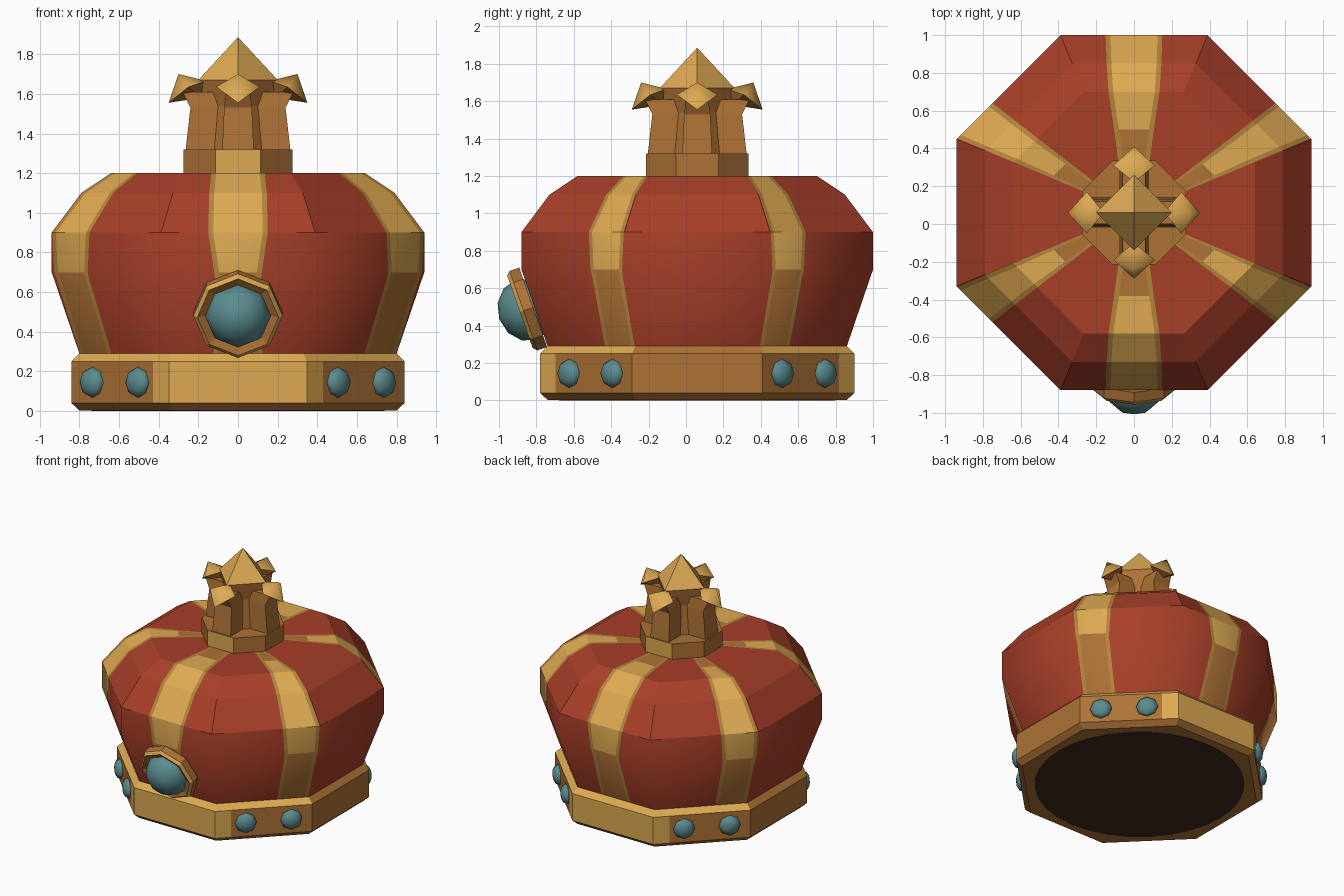
import bpy, bmesh, math
from mathutils import Vector, Matrix

if "Cube" in bpy.data.objects:
    bpy.data.objects.remove(bpy.data.objects["Cube"])

CY = 0.06                      # crown axis sits slightly behind the origin
T8 = math.tan(math.pi / 8)


def material(name, rgb):
    m = bpy.data.materials.new(name)
    m.diffuse_color = (*rgb, 1)
    m.use_nodes = True
    m.node_tree.nodes["Principled BSDF"].inputs["Base Color"].default_value = m.diffuse_color
    return m


MATS = [material("red_velvet", (0.39, 0.050, 0.022)),
        material("light_gold", (0.73, 0.40, 0.085)),
        material("mid_gold", (0.45, 0.235, 0.045)),
        material("copper_gold", (0.42, 0.168, 0.036)),
        material("teal_gem", (0.105, 0.265, 0.278)),
        material("dark_lining", (0.055, 0.024, 0.014))]
RED, GOLD, MID, COPPER, TEAL, DARK = range(6)


def finish(name, bm, recalc=True):
    if recalc:
        bmesh.ops.recalc_face_normals(bm, faces=bm.faces[:])
    me = bpy.data.meshes.new(name)
    bm.to_mesh(me)
    bm.free()
    for m in MATS:
        me.materials.append(m)
    ob = bpy.data.objects.new(name, me)
    bpy.context.collection.objects.link(ob)
    return ob


def loft(bm, rings, mat, caps=None):
    """Skin closed rings of points; mat(ring, column) picks the colour."""
    vs = [[bm.verts.new(p) for p in ring] for ring in rings]
    n = len(vs[0])
    for i in range(len(vs) - 1):
        for j in range(n):
            k = (j + 1) % n
            f = bm.faces.new((vs[i][j], vs[i][k], vs[i + 1][k], vs[i + 1][j]))
            f.material_index = mat(i, j)
    if caps:
        for ring, m in zip((vs[0][::-1], vs[-1]), caps):
            bm.faces.new(ring).material_index = m


def side_point(k, a, t, z):
    """Point on octagon side k at apothem a and tangential offset t."""
    c, s = math.cos(k * math.pi / 4), math.sin(k * math.pi / 4)
    return (a * c - t * s, CY + a * s + t * c, z)


def octagon(a, z):
    return [side_point(k, a, -T8 * a, z) for k in range(8)]


# Velvet body with six inlaid stripes: (apothem, height, stripe half width)
BODY = [(0.80, 0.29, 0.125), (0.926, 0.66, 0.115), (0.94, 0.70, 0.12),
        (0.94, 0.90, 0.15), (0.79, 1.10, 0.145), (0.64, 1.20, 0.135),
        (0.44, 1.20, 0.105), (0.25, 1.20, 0.08)]
SHIFT = {1: -1, 3: 1, 5: -1, 7: 1, 2: 0, 6: 0}   # towards the x axis


def body_ring(a, z, w):
    pts = []
    for k in range(8):
        pts.append(side_point(k, a, -T8 * a, z))
        if k in SHIFT:
            c = SHIFT[k] * math.tan(math.pi / 12) * a
            h = min(w, 0.14 * a) if SHIFT[k] else w
            b = min(0.025, h * 0.3)
            pts += [side_point(k, a, c + t, z) for t in (-h, b - h, h - b, h)]
    return pts


columns = []
for k in range(8):
    columns += [RED, MID, GOLD, MID, RED] if k in SHIFT else [RED]


def body_colour(i, j):
    if columns[j] == GOLD and i in (0, 1, 6):
        return COPPER
    return columns[j]


bm = bmesh.new()
loft(bm, [body_ring(*r) for r in BODY], body_colour, (DARK, COPPER))
body = finish("velvet_body", bm)
me = body.data
normals = []                   # rounded shading below the shoulder only
for p in me.polygons:
    low = 0.3 < p.center.z < 0.9
    p.use_smooth = low
    for v in p.vertices:
        co = me.vertices[v].co
        d = Vector((co.x, co.y - CY, 0)).normalized()
        d.z = -0.32 + 0.42 * (co.z - 0.29) / 0.61
        normals.append(d.normalized() if low else p.normal.copy())
me.normals_split_custom_set(normals)


# Base band: gold front and back wrap a little onto the diagonal sides
def band_ring(a, z):
    pts = []
    for k in range(8):
        pts.append(side_point(k, a, -T8 * a, z))
        if k % 2:
            pts.append(side_point(k, a, -SHIFT[k] * (T8 * a - 0.115), z))
    return pts


band_columns = []
for k in range(8):
    if k % 2:
        band_columns += [COPPER, GOLD] if SHIFT[k] < 0 else [GOLD, COPPER]
    else:
        band_columns.append(GOLD if k in (2, 6) else COPPER)
PLAIN = (0, 6)                 # columns of the left and right sides


def band_colour(i, j):
    if i == 0:
        return COPPER
    if i == 2:
        return COPPER if j in PLAIN else GOLD
    return band_columns[j]


bm = bmesh.new()
loft(bm, [band_ring(a, z) for a, z in
          ((0.80, 0.003), (0.84, 0.04), (0.84, 0.25), (0.80, 0.29))],
     band_colour, (COPPER, GOLD))
finish("base_band", bm)

# Dark round lining under the band
bm = bmesh.new()
bmesh.ops.create_cone(bm, cap_ends=True, segments=32, radius1=0.74, radius2=0.74,
                      depth=0.006, matrix=Matrix.Translation((0, CY, 0.003)))
for f in bm.faces:
    f.material_index = DARK
finish("underside_lining", bm)


def gem(name, pos, normal, radius, depth):
    q = Vector(normal).to_track_quat('Z', 'Y').to_matrix().to_4x4()
    bm = bmesh.new()
    bmesh.ops.create_uvsphere(
        bm, u_segments=8, v_segments=6, radius=1,
        matrix=Matrix.Translation(pos) @ q @ Matrix.Diagonal((radius, radius, depth, 1)))
    for f in bm.faces:
        f.material_index = TEAL
        f.smooth = True
    finish(name, bm)


# Pairs of small gems on the diagonal sides of the band
for k in (1, 3, 5, 7):
    for t in (-0.163, 0.163):
        ang = k * math.pi / 4
        gem("band_gem", side_point(k, 0.84, t + SHIFT[k] * 0.036, 0.145),
            (math.cos(ang), math.sin(ang), 0), 0.078, 0.045)

# Large front gem in an octagonal frame, leaning with the wall
N = Vector((0, -0.94, -0.33)).normalized()
POS = Vector((0, -0.855, 0.485))
gem("front_gem", POS, N, 0.17, 0.152)
M = Matrix.Translation(POS) @ N.to_track_quat('Z', 'Y').to_matrix().to_4x4()
bm = bmesh.new()
profile = [(0.165, -0.04), (0.225, -0.04), (0.225, 0.015), (0.205, 0.035),
           (0.165, 0.015), (0.165, -0.04)]
loft(bm, [[M @ Vector((r * math.cos(a), r * math.sin(a), z))
           for a in (j * math.pi / 4 for j in range(8))] for r, z in profile],
     lambda i, j: GOLD if i == 2 else COPPER)
bmesh.ops.remove_doubles(bm, verts=bm.verts[:], dist=1e-4)
finish("front_gem_frame", bm)

# Octagonal collar on top
bm = bmesh.new()
loft(bm, [octagon(0.275, 1.19), octagon(0.275, 1.32)],
     lambda i, j: GOLD if j in (2, 6) else COPPER, (COPPER, COPPER))
finish("top_collar", bm)


def diamond(r, z):
    return [(r * math.cos(a), CY + r * math.sin(a), z)
            for a in (j * math.pi / 2 for j in range(4))]


# Central post and pyramid finial
bm = bmesh.new()
loft(bm, [diamond(0.20, 1.31), diamond(0.17, 1.54), diamond(0.20, 1.67)],
     lambda i, j: COPPER, (COPPER, COPPER))
finish("finial_post", bm)
bm = bmesh.new()
loft(bm, [diamond(0.20, 1.67), diamond(0.001, 1.885)],
     lambda i, j: GOLD, (COPPER, GOLD))
finish("finial_pyramid", bm)

# Four arms with drooping diamond tips
for k in range(4):
    R = Matrix.Translation((0, CY, 0)) @ Matrix.Rotation(k * math.pi / 2, 4, 'Z')
    bm = bmesh.new()
    loft(bm, [[R @ Vector(p) for p in ((a, -h, z), (b, -h, z), (b, h, z), (a, h, z))]
              for a, b, h, z in ((0.08, 0.265, 0.08, 1.31), (0.08, 0.24, 0.07, 1.53),
                                 (0.10, 0.28, 0.06, 1.61))],
         lambda i, j: COPPER, (COPPER, COPPER))
    finish("finial_arm", bm)
    bm = bmesh.new()
    for p in ((0.16, 0, 1.665), (0.30, 0, 1.70), (0.35, 0, 1.555),
              (0.25, 0.11, 1.635), (0.25, -0.11, 1.635), (0.19, 0, 1.58)):
        bm.verts.new(R @ Vector(p))
    bmesh.ops.convex_hull(bm, input=bm.verts[:])
    bm.normal_update()
    for f in bm.faces:         # soft gold top, crisp copper underside
        f.material_index = COPPER if f.normal.z < -0.2 else GOLD
        f.smooth = f.material_index == GOLD
    for e in bm.edges:
        e.smooth = len({f.material_index for f in e.link_faces}) == 1
    finish("finial_arm_tip", bm)
